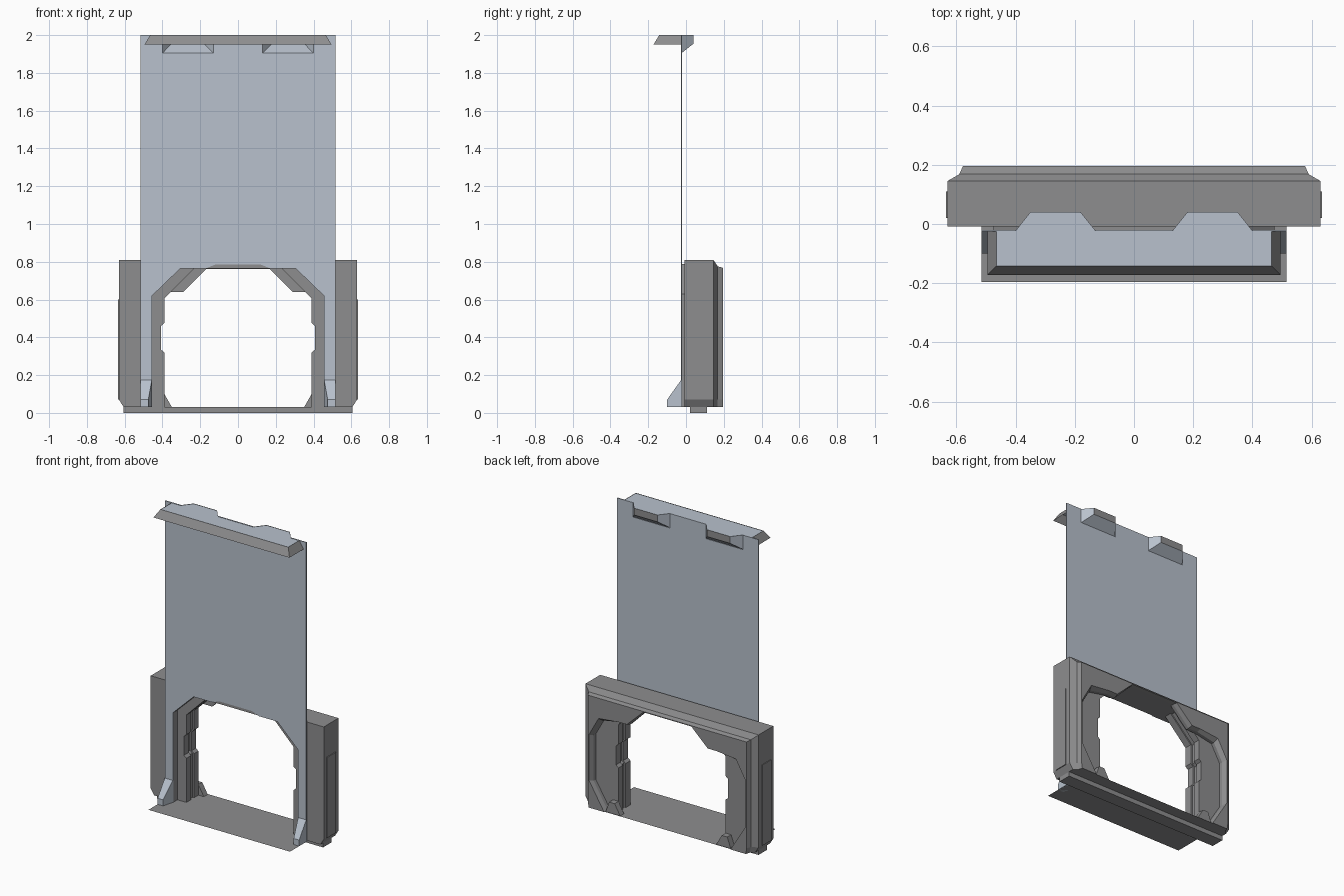
import bpy, bmesh

if "Cube" in bpy.data.objects:
    bpy.data.objects.remove(bpy.data.objects["Cube"])


def material(name, rgb):
    m = bpy.data.materials.new(name)
    m.diffuse_color = (*rgb, 1)
    m.use_nodes = True
    m.node_tree.nodes["Principled BSDF"].inputs["Base Color"].default_value = m.diffuse_color
    return m


GRAY = material("frame gray", (0.27, 0.27, 0.275))
BLUE = material("wall blue gray", (0.48, 0.535, 0.61))


def finish(name, bm, mats, recalc=True):
    bmesh.ops.remove_doubles(bm, verts=bm.verts, dist=0.0002)
    if recalc:
        bmesh.ops.recalc_face_normals(bm, faces=bm.faces)
    me = bpy.data.meshes.new(name)
    bm.to_mesh(me)
    bm.free()
    for m in mats:
        me.materials.append(m)
    ob = bpy.data.objects.new(name, me)
    bpy.context.collection.objects.link(ob)
    return ob


def arch(half):
    """Mirror a right-hand outline (x, z) into a full closed outline."""
    return half + [(-x, z) for x, z in reversed(half)]


def loft(name, layers, mat):
    """Solid through xz outlines at successive y positions."""
    bm = bmesh.new()
    rings = [[bm.verts.new((x, y, z)) for x, z in pts] for y, pts in layers]
    n = len(rings[0])
    for a, b in zip(rings, rings[1:]):
        for i in range(n):
            j = (i + 1) % n
            bm.faces.new((a[i], a[j], b[j], b[i]))
    bm.faces.new(rings[0])
    bm.faces.new(list(reversed(rings[-1])))
    return finish(name, bm, [mat])


def box(name, x0, x1, y0, y1, z0, z1, mat):
    return loft(name, [(y, [(x0, z0), (x1, z0), (x1, z1), (x0, z1)]) for y in (y0, y1)], mat)


def faces(name, polys, mats, gray_faces=()):
    """Open sheet made from explicit polygons."""
    bm = bmesh.new()
    for i, p in enumerate(polys):
        f = bm.faces.new([bm.verts.new(v) for v in p])
        if i in gray_faces:
            f.material_index = 1
    return finish(name, bm, mats)


# Outlines (right half)
outer = [(.63, .81), (.63, .07), (.605, .03)]
opening = [(.455, .03), (.455, .62), (.305, .765)]


def jamb(d):
    return [(.39 + d, .03), (.39 + d, .32), (.408 + d, .335), (.408 + d, .46),
            (.39 + d, .475), (.39 + d, .605), (.23 + d, .765)]


# Thick door frame: front layer with wide opening, then grooved jamb
loft("frame_front", [(y, arch(outer + opening)) for y in (-.008, .02)], GRAY)
loft("frame_body", [(y, arch(outer + jamb(d))) for y, d in
                    ((.02, 0), (.07, 0), (.07, .012), (.1, .012), (.1, 0), (.145, 0))], GRAY)

# Liner joining the wall sheet to the frame
liner_outer = [(.31, .787), (.475, .63), (.475, .03)]
loft("opening_liner", [(y, arch(liner_outer + opening)) for y in (-.02, .0)], GRAY)

# Back plate: bevelled outside, stepped recess inside
recess0 = [(.45, .03), (.555, .2), (.555, .5), (.49, .615), (.36, .64), (.29, .64), (.168, .762)]
recess1 = [(.46, .03), (.57, .21), (.57, .51), (.50, .635), (.36, .65), (.295, .65), (.175, .763)]
mid = [(.59, .776), (.59, .07), (.58, .03)]
rim = [(.578, .768), (.578, .07), (.572, .03)]
loft("back_plate", [(.145, arch(outer + recess0)), (.168, arch(mid + recess0)),
                    (.195, arch(rim + recess1))], GRAY)

# Feet beside the opening and rails on the frame ends
for s, side in ((1, "right"), (-1, "left")):
    foot = [(s * x, z) for x, z in ((.35, .03), (.39, .10), (.43, .10), (.455, .03))]
    loft("foot_" + side, [(.145, foot), (.185, foot)], GRAY)
    x0, x1 = sorted((s * .628, s * .635))
    box("end_rail_" + side, x0, x1, .02, .11, .07, .6, GRAY)

# Threshold bar and floor plate
box("threshold", -.605, .605, .02, .11, 0, .03, GRAY)
faces("floor_plate", [[(-.515, -.195, .03), (.515, -.195, .03), (.515, .19, .03), (-.515, .19, .03)]], [GRAY])

# Tall wall sheet with doorway and two notches at the top
sheet = [(.13, 2), (.13, 1.905), (.40, 1.905), (.40, 2), (.515, 2), (.515, .03)]
sheet += opening + [(.17, .765), (.12, .785)]
loft("wall_sheet", [(-.026, arch(sheet)), (-.02, arch(sheet))], BLUE)

# Bulges behind the top notches, flared feet at the sheet's bottom corners
for s, side in ((1, "right"), (-1, "left")):
    a, b, c, d = s * .13, s * .18, s * .35, s * .40
    yf, yb = -.023, .04
    faces("top_bulge_" + side, [
        [(a, yf, 1.905), (d, yf, 1.905), (c, yb, 1.955), (b, yb, 1.955)],
        [(a, yf, 2), (a, yf, 1.905), (b, yb, 1.955), (b, yb, 2)],
        [(d, yf, 2), (d, yf, 1.905), (c, yb, 1.955), (c, yb, 2)],
        [(b, yb, 2), (c, yb, 2), (c, yb, 1.955), (b, yb, 1.955)]], [BLUE, GRAY], (3,))
    bm = bmesh.new()
    for x, y, z in ((.455, -.022, .18), (.515, -.022, .18), (.455, -.022, .03), (.515, -.022, .03),
                    (.475, -.10, .07), (.515, -.10, .07), (.475, -.10, .03), (.515, -.10, .03)):
        bm.verts.new((s * x, y, z))
    bmesh.ops.convex_hull(bm, input=bm.verts)
    finish("flared_foot_" + side, bm, [BLUE])

# Ceiling plate following the bulges
edge = [(.465, -.142), (.465, -.023), (.40, -.023), (.35, .04), (.18, .04), (.13, -.023)]
faces("ceiling_plate", [[(x, y, 1.998) for x, y in arch(edge)]], [BLUE])

# Sloped trim round the ceiling front and sides
low = [(-.495, -.022), (-.495, -.172), (.495, -.172), (.495, -.022)]
top = [(-.465, -.022), (-.465, -.142), (.465, -.142), (.465, -.022)]
faces("ceiling_trim", [[(*low[i], 1.95), (*low[i + 1], 1.95), (*top[i + 1], 2), (*top[i], 2)]
                       for i in range(3)], [GRAY])
